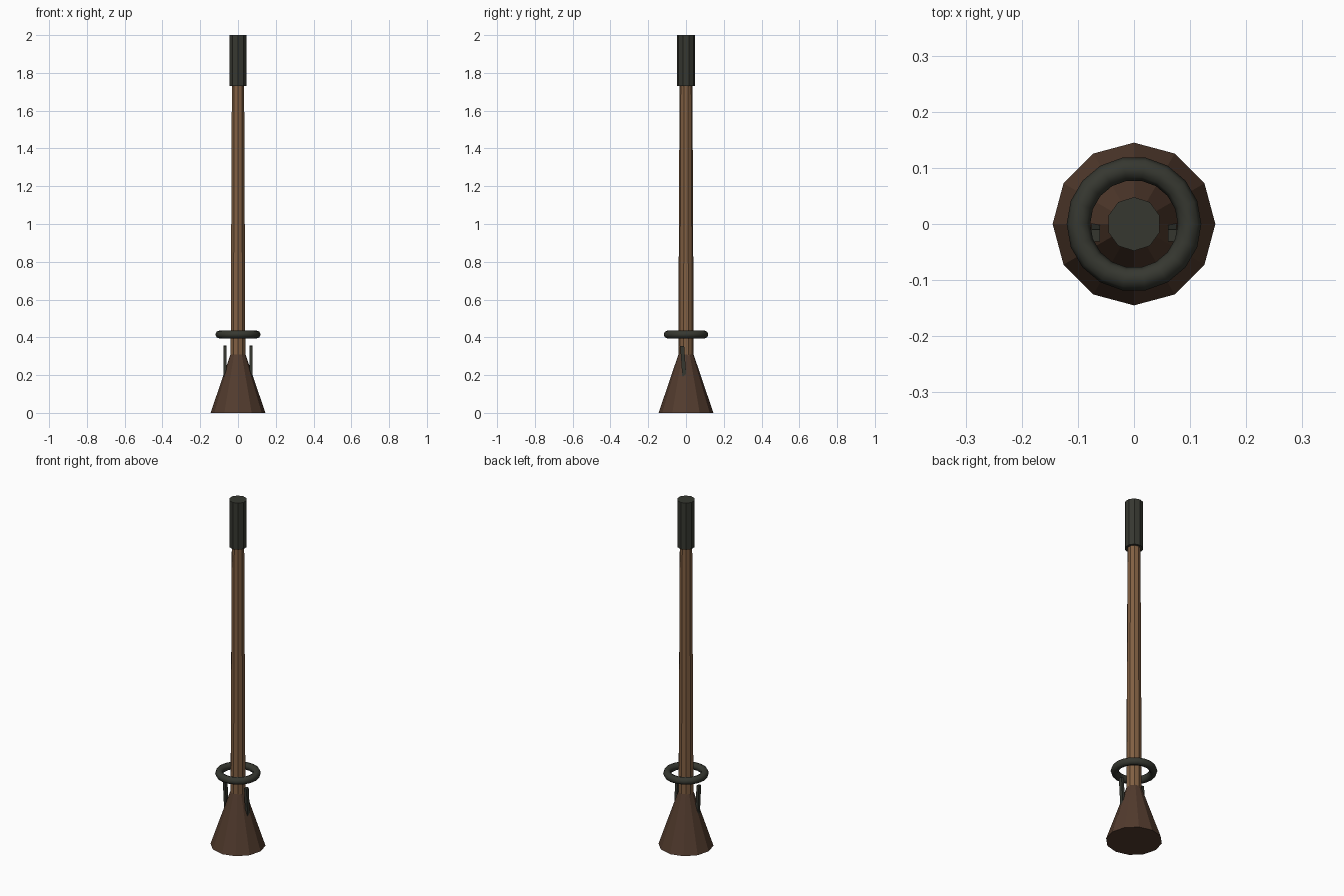
import bpy, math
from mathutils import Matrix

if "Cube" in bpy.data.objects:
    bpy.data.objects.remove(bpy.data.objects["Cube"])


def mat(name, rgb):
    m = bpy.data.materials.new(name)
    m.diffuse_color = (*rgb, 1)
    m.use_nodes = True
    m.node_tree.nodes["Principled BSDF"].inputs["Base Color"].default_value = m.diffuse_color
    return m


wood = mat("light wood", (0.22, 0.115, 0.055))
dark_wood = mat("dark wood", (0.085, 0.044, 0.027))
metal = mat("dark metal", (0.037, 0.039, 0.030))


def finish(name, m):
    ob = bpy.context.object
    ob.name = name
    ob.data.materials.append(m)
    return ob


def shaft(name, m, sides, z0, z1, r0, r1):
    bpy.ops.mesh.primitive_cone_add(vertices=sides, radius1=r0, radius2=r1,
                                    depth=z1 - z0, location=(0, 0, (z0 + z1) / 2))
    return finish(name, m)


# Flared foot, tapered pole and end sleeve
shaft("foot", dark_wood, 12, 0.0, 0.31, 0.145, 0.040)
shaft("pole", wood, 10, 0.27, 1.76, 0.041, 0.034)
shaft("sleeve", metal, 10, 1.73, 2.0, 0.048, 0.048)

# Loose ring around the pole
bpy.ops.mesh.primitive_torus_add(major_segments=18, minor_segments=8,
                                 major_radius=0.099, minor_radius=0.021,
                                 location=(0, 0, 0.415))
finish("ring", metal)
bpy.ops.object.shade_smooth_by_angle(angle=math.radians(60))

# Two slightly tilted pegs set into the foot
for side, x in (("left", -0.068), ("right", 0.068)):
    bpy.ops.mesh.primitive_cube_add(size=1)
    peg = finish(side + "_peg", metal)
    peg.data.transform(Matrix.Diagonal((0.015, 0.021, 0.18, 1)))
    peg.location = (x, -0.014, 0.265)
    peg.rotation_euler.x = math.radians(4)
